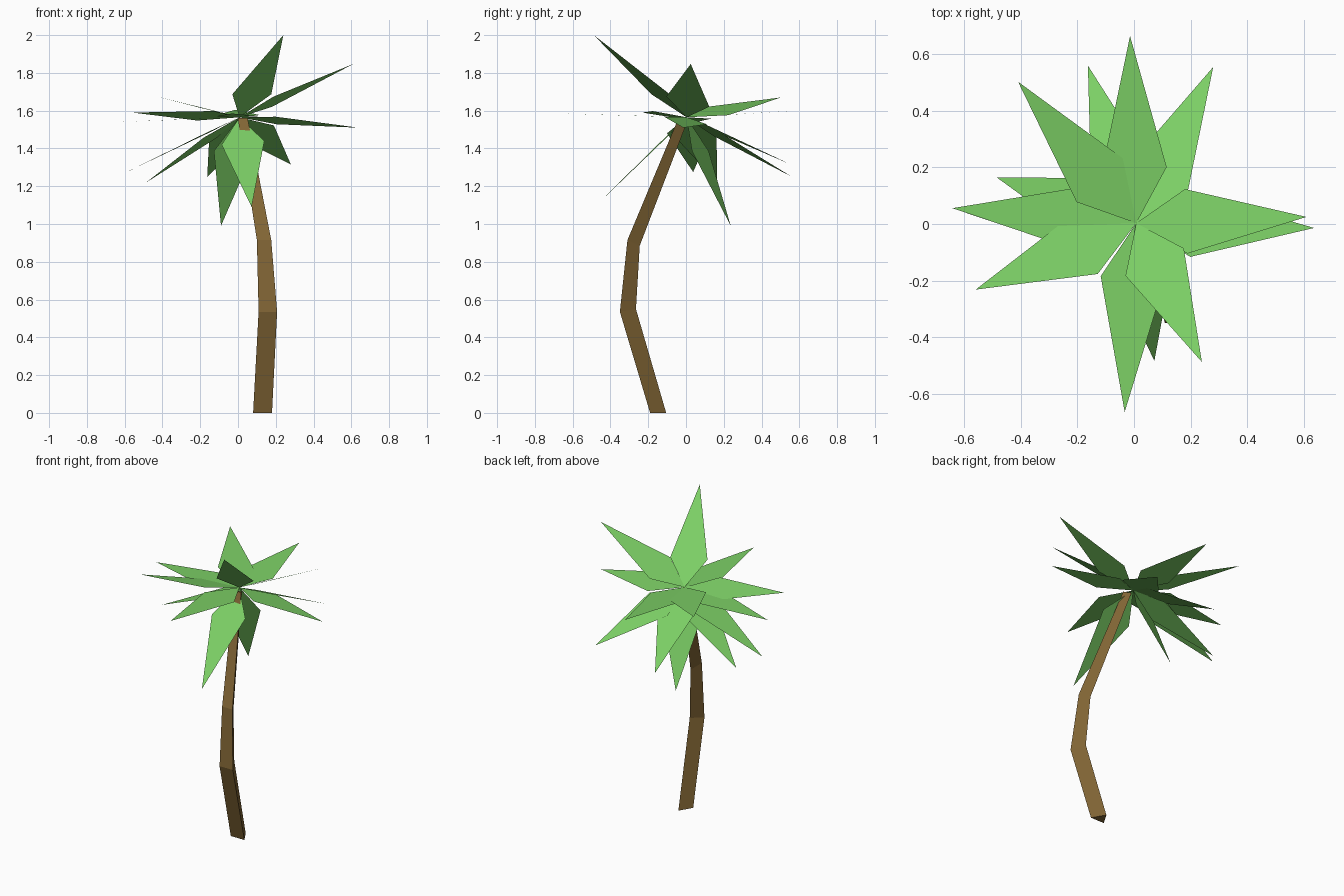
import bpy
from mathutils import Vector

if "Cube" in bpy.data.objects:
    bpy.data.objects.remove(bpy.data.objects["Cube"])


def material(name, color):
    m = bpy.data.materials.new(name)
    m.diffuse_color = (*color, 1)
    m.use_nodes = True
    m.node_tree.nodes["Principled BSDF"].inputs["Base Color"].default_value = m.diffuse_color
    return m


def make_object(name, verts, faces, mat):
    me = bpy.data.meshes.new(name)
    me.from_pydata(verts, [], faces)
    me.materials.append(mat)
    ob = bpy.data.objects.new(name, me)
    bpy.context.collection.objects.link(ob)
    return ob


bark = material("bark", (0.22, 0.13, 0.035))
leaf = material("leaf", (0.2, 0.62, 0.13))

# Trunk: three-sided rings (flat side to the front) along a bent path
# x centre, front y, z, width, depth, z drop at the back corner
rings = [(0.13, -0.19, 0.0, 0.10, 0.085, 0.0),
         (0.158, -0.35, 0.535, 0.098, 0.085, -0.015),
         (0.138, -0.31, 0.915, 0.076, 0.065, 0.03),
         (0.025, -0.04, 1.56, 0.052, 0.046, 0.02)]
verts = []
for x, y, z, w, d, drop in rings:
    verts += [(x - w / 2, y, z), (x + w / 2, y, z), (x, y + d, z - drop)]
faces = [(2, 1, 0), (9, 10, 11)]
for r in range(len(rings) - 1):
    for i in range(3):
        j = (i + 1) % 3
        faces.append((r * 3 + i, r * 3 + j, r * 3 + 3 + j, r * 3 + 3 + i))
make_object("trunk", verts, faces, bark)

# Fronds: kite-shaped sheets spreading from the crown; tip x, y, z and side roll
crown = Vector((0.008, 0.003, 1.565))
tips = [(-0.163, 0.56, 1.25, 0), (-0.014, 0.665, 1.605, 0),
        (0.28, 0.555, 1.315, -0.03), (-0.41, 0.503, 1.67, 0.02),
        (-0.486, 0.165, 1.22, 0), (-0.642, 0.056, 1.54, 0),
        (-0.56, -0.232, 1.59, 0.025), (-0.033, -0.665, 1.585, 0),
        (0.072, -0.484, 1.09, 0.01), (0.24, -0.488, 2.0, 0),
        (0.61, 0.025, 1.847, -0.027), (0.637, -0.014, 1.51, -0.02),
        (-0.09, 0.237, 0.99, 0), (-0.59, 0.038, 1.275, 0)]
for n, (x, y, z, roll) in enumerate(tips):
    tip = Vector((x, y, z))
    along = (tip - crown).normalized()
    side = Vector((-along.y, along.x, 0)).normalized() * 0.114
    side.z = roll
    mid = crown + along * 0.195
    make_object(f"frond_{n + 1}", [crown, mid - side, tip, mid + side],
                [(0, 1, 2), (0, 2, 3)], leaf)
